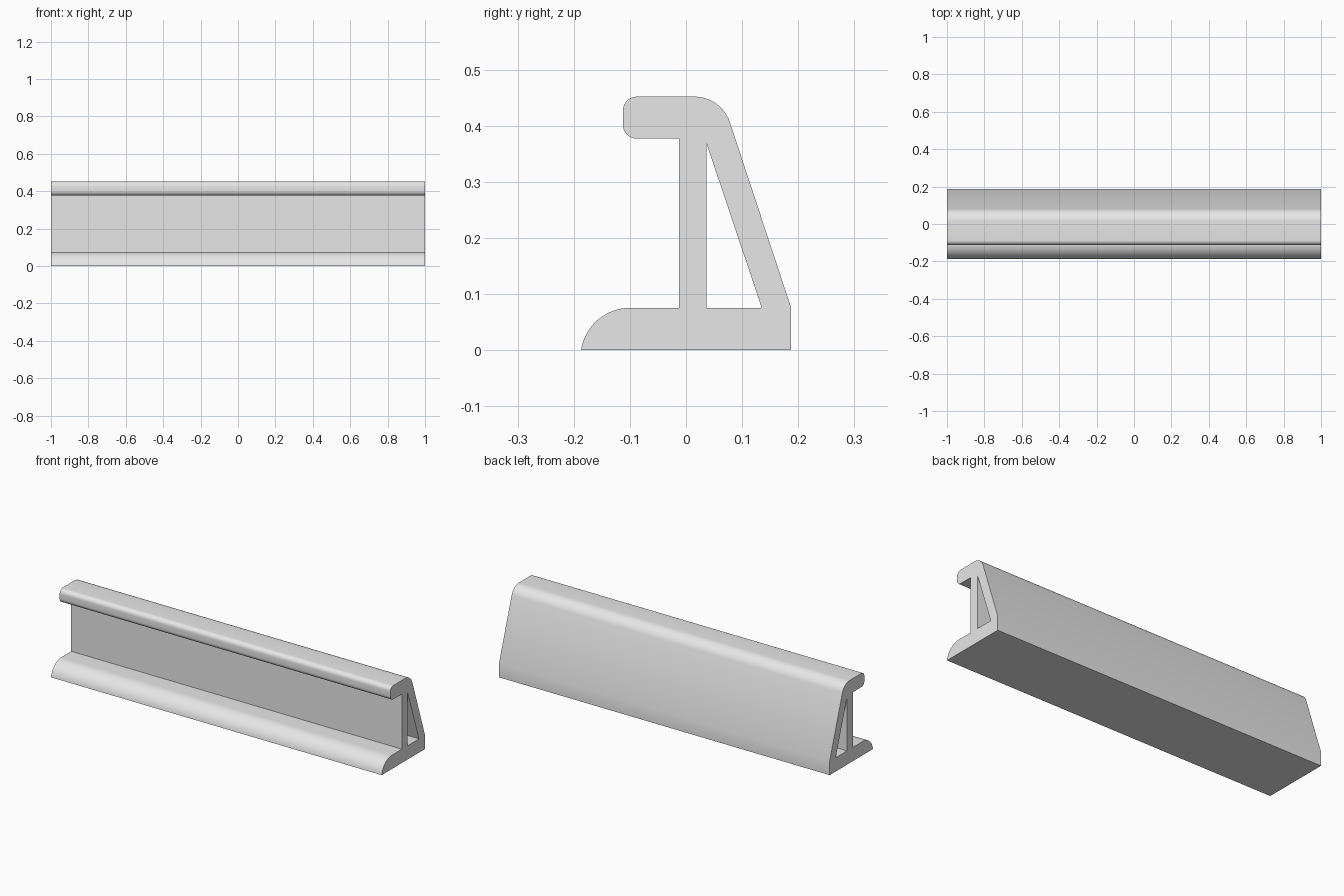
import bpy, bmesh
from math import radians, cos, sin
from mathutils import Vector

cube = bpy.data.objects.get("Cube")
if cube:
    bpy.data.objects.remove(cube, do_unlink=True)

HALF_LENGTH = 1.0


def arc(cy, cz, r, start, end, steps=12):
    """Points of an arc in the y-z plane, angles in degrees."""
    angles = [radians(start + (end - start) * i / steps) for i in range(steps + 1)]
    return [(cy + r * cos(a), cz + r * sin(a)) for a in angles]


def extrude_profile(name, loops, material):
    """Fill the closed loops (outline plus holes) and extrude along x."""
    bm = bmesh.new()
    edges = []
    for loop in loops:
        verts = [bm.verts.new((-HALF_LENGTH, y, z)) for y, z in loop]
        edges += [bm.edges.new((v, verts[i - 1])) for i, v in enumerate(verts)]
    bmesh.ops.triangle_fill(bm, edges=edges, use_beauty=True)
    result = bmesh.ops.extrude_face_region(bm, geom=bm.faces[:], use_keep_orig=True)
    moved = [g for g in result["geom"] if isinstance(g, bmesh.types.BMVert)]
    bmesh.ops.translate(bm, verts=moved, vec=Vector((2 * HALF_LENGTH, 0, 0)))
    bmesh.ops.recalc_face_normals(bm, faces=bm.faces[:])
    mesh = bpy.data.meshes.new(name)
    bm.to_mesh(mesh)
    bm.free()
    mesh.materials.append(material)
    obj = bpy.data.objects.new(name, mesh)
    bpy.context.collection.objects.link(obj)
    return obj


# Plain grey material
grey = bpy.data.materials.new("light_grey")
grey.use_nodes = True
colour = (0.8, 0.8, 0.8, 1)
grey.diffuse_color = colour
grey.node_tree.nodes["Principled BSDF"].inputs["Base Color"].default_value = colour

# Outline: rounded toe, web, hooked lip, rounded shoulder, sloping back, heel
outline = (
    arc(-0.1, -0.0125, 0.088, 171.8, 90)
    + [(-0.0125, 0.0755), (-0.0125, 0.377)]
    + arc(-0.0875, 0.402, 0.025, 270, 180, 8)
    + arc(-0.0875, 0.427, 0.025, 180, 90, 8)
    + arc(0.015, 0.3855, 0.0665, 90, 18.4)
    + [(0.187, 0.077), (0.187, 0)]
)
# Triangular hollow between the web and the sloping back
hollow = [(0.0365, 0.0755), (0.135, 0.0755), (0.0365, 0.369)]

rail = extrude_profile("hollow_rail", [outline, hollow], grey)

bpy.ops.object.select_all(action='DESELECT')
rail.select_set(True)
bpy.context.view_layer.objects.active = rail
bpy.ops.object.shade_smooth_by_angle(angle=radians(30))
